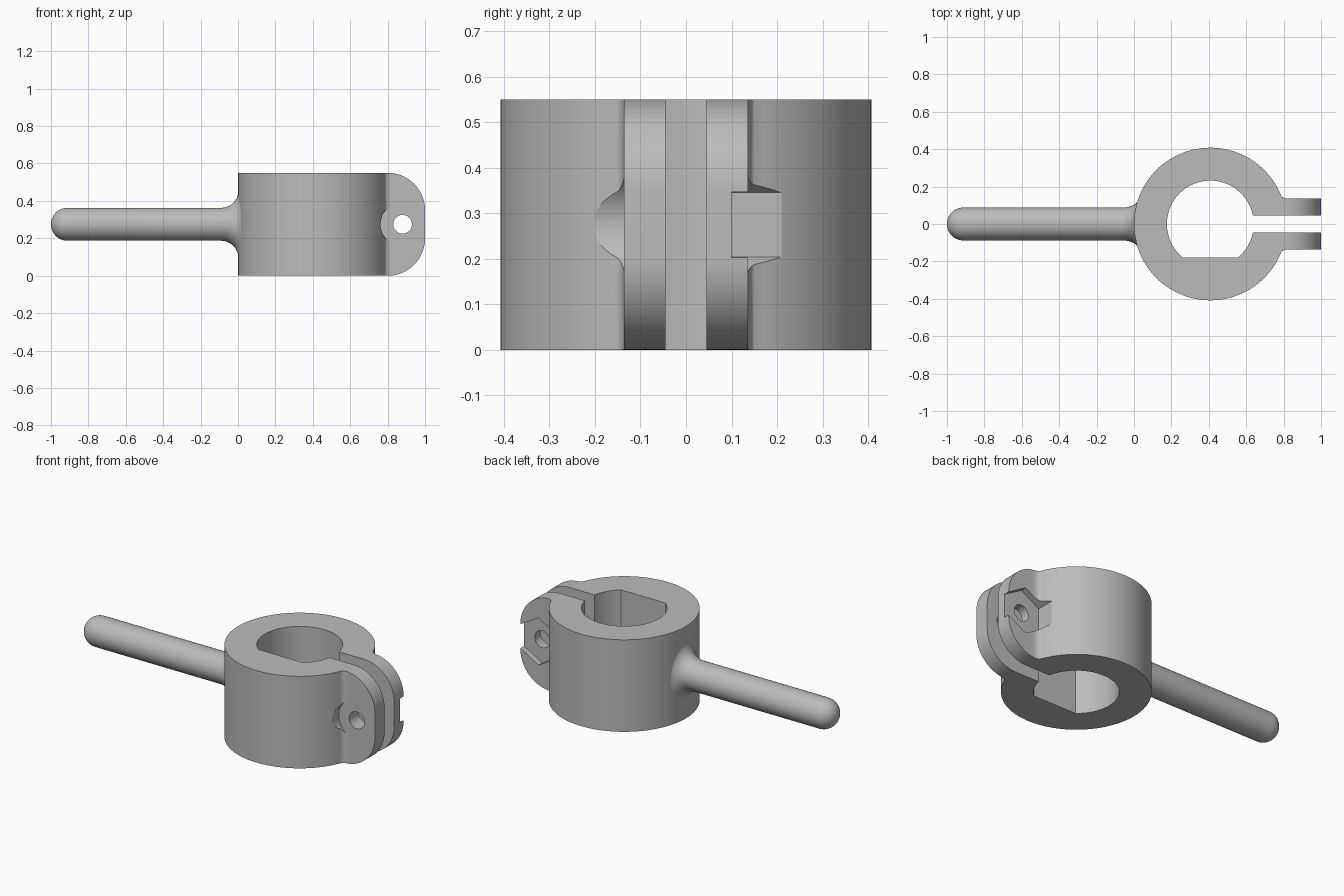
import bpy, bmesh, math
from mathutils import Vector, Matrix

cube = bpy.data.objects.get("Cube")
if cube:
    bpy.data.objects.remove(cube)

H, MID = 0.55, 0.275          # collar height and its middle
CX, R, BORE = 0.408, 0.408, 0.232
SLOT, EAR, FLAT = 0.045, 0.136, 0.18
BOLT_X = 0.88

steel = bpy.data.materials.new("plain grey")
steel.use_nodes = True
grey = (0.5, 0.5, 0.5, 1)
steel.diffuse_color = grey
steel.node_tree.nodes["Principled BSDF"].inputs["Base Color"].default_value = grey


def make_object(name, bm):
    bmesh.ops.recalc_face_normals(bm, faces=bm.faces)
    mesh = bpy.data.meshes.new(name)
    bm.to_mesh(mesh)
    bm.free()
    mesh.materials.append(steel)
    obj = bpy.data.objects.new(name, mesh)
    bpy.context.collection.objects.link(obj)
    return obj


def prism(name, points, offset):
    bm = bmesh.new()
    face = bm.faces.new([bm.verts.new(p) for p in points])
    new = bmesh.ops.extrude_face_region(bm, geom=[face])["geom"]
    bmesh.ops.translate(bm, vec=offset,
                        verts=[v for v in new if isinstance(v, bmesh.types.BMVert)])
    return make_object(name, bm)


def arc(cx, cy, r, a, b, n):
    return [(cx + r * math.cos(a + (b - a) * i / n),
             cy + r * math.sin(a + (b - a) * i / n)) for i in range(n + 1)]


def conic(p0, p1, p2, n):
    # Circular-looking blend from p0 to p2, steered by corner p1
    pts = []
    for i in range(n + 1):
        t = i / n
        w = ((1 - t) ** 2, 2 * t * (1 - t) * math.sqrt(0.5), t * t)
        pts.append(tuple(sum(k * p[j] for k, p in zip(w, (p0, p1, p2))) / sum(w)
                         for j in (0, 1)))
    return pts


def cut(target, cutter, operation="DIFFERENCE"):
    mod = target.modifiers.new(cutter.name, "BOOLEAN")
    mod.operation, mod.solver, mod.object = operation, "EXACT", cutter
    bpy.context.view_layer.objects.active = target
    bpy.ops.object.modifier_apply(modifier=mod.name)
    bpy.data.objects.remove(cutter)


def smooth(obj):
    bpy.ops.object.select_all(action="DESELECT")
    obj.select_set(True)
    bpy.context.view_layer.objects.active = obj
    bpy.ops.object.shade_smooth_by_angle(angle=math.radians(25))


# Split collar: outer wall, blends into the two ears, slot and flatted bore
join = math.asin(0.151 / R)
blend = conic((CX + R * math.cos(join), 0.151),
              (CX + math.sqrt(R * R - EAR * EAR), EAR), (0.826, EAR), 6)
slot_a, flat_a = math.asin(SLOT / BORE), math.asin(FLAT / BORE)
plan = arc(CX, 0, R, join, 2 * math.pi - join, 120)
plan += [(x, -y) for x, y in blend[1:]] + [(1, -EAR), (1, -SLOT)]
plan += arc(CX, 0, BORE, -slot_a, -flat_a, 16)
plan += arc(CX, 0, BORE, math.pi + flat_a, slot_a, 80)
plan += [(1, SLOT), (1, EAR)] + blend[:0:-1]
collar = prism("clamp_collar", [(x, y, 0) for x, y in plan], (0, 0, H))

# Round the outer corners of the ears
side = [(-0.2, -0.1), (0.79, -0.1), (0.79, 0)]
side += arc(0.8, 0.2, 0.2, -math.pi / 2, 0, 24)
side += arc(0.8, H - 0.2, 0.2, 0, math.pi / 2, 24)
side += [(0.79, H), (0.79, H + 0.1), (-0.2, H + 0.1)]
cut(collar, prism("ear_rounding", [(x, -1, z) for x, z in side], (0, 2, 0)), "INTERSECT")

# Bolt hole, round bolt head seat in front, hexagonal nut pocket behind
for name, radius, n, start, length, turn in (
        ("bolt_hole", 0.05, 48, -0.5, 1, 0),
        ("head_seat", 0.118, 64, -EAR - 0.0005, -0.4, 0),
        ("nut_pocket", 0.141, 6, 0.1, 0.4, math.pi / 6)):
    loop = arc(BOLT_X, MID, radius, turn, turn + 2 * math.pi, n)[:-1]
    cut(collar, prism(name, [(x, start, z) for x, z in loop], (0, length, 0)))
smooth(collar)

# Round-ended handle, flaring where it meets the collar wall
GRIP, SEG = 0.088, 64


def wall(y):
    return CX - math.sqrt(R * R - y * y)


bm = bmesh.new()
columns = []
tip = bm.verts.new((-1, 0, MID))
for s in range(SEG):
    a = 2 * math.pi * s / SEG
    c, d = math.cos(a), math.sin(a)
    reach = 0.125 * c * c + 0.178 * d * d
    profile = [(-1 + GRIP - GRIP * math.cos(q * math.pi / 24),
                GRIP * math.sin(q * math.pi / 24)) for q in range(1, 13)]
    profile += conic((-0.06 * c * c - 0.09 * d * d, GRIP), (wall(GRIP * c), GRIP),
                     (wall(reach * c) + 0.002, reach), 12)
    profile.append((0.08, GRIP))
    columns.append([bm.verts.new((x, r * c, MID + r * d)) for x, r in profile])
for s in range(SEG):
    one, two = columns[s - 1], columns[s]
    bm.faces.new((tip, one[0], two[0]))
    for i in range(len(one) - 1):
        bm.faces.new((one[i], one[i + 1], two[i + 1], two[i]))
bm.faces.new([col[-1] for col in columns])
smooth(make_object("handle", bm))
